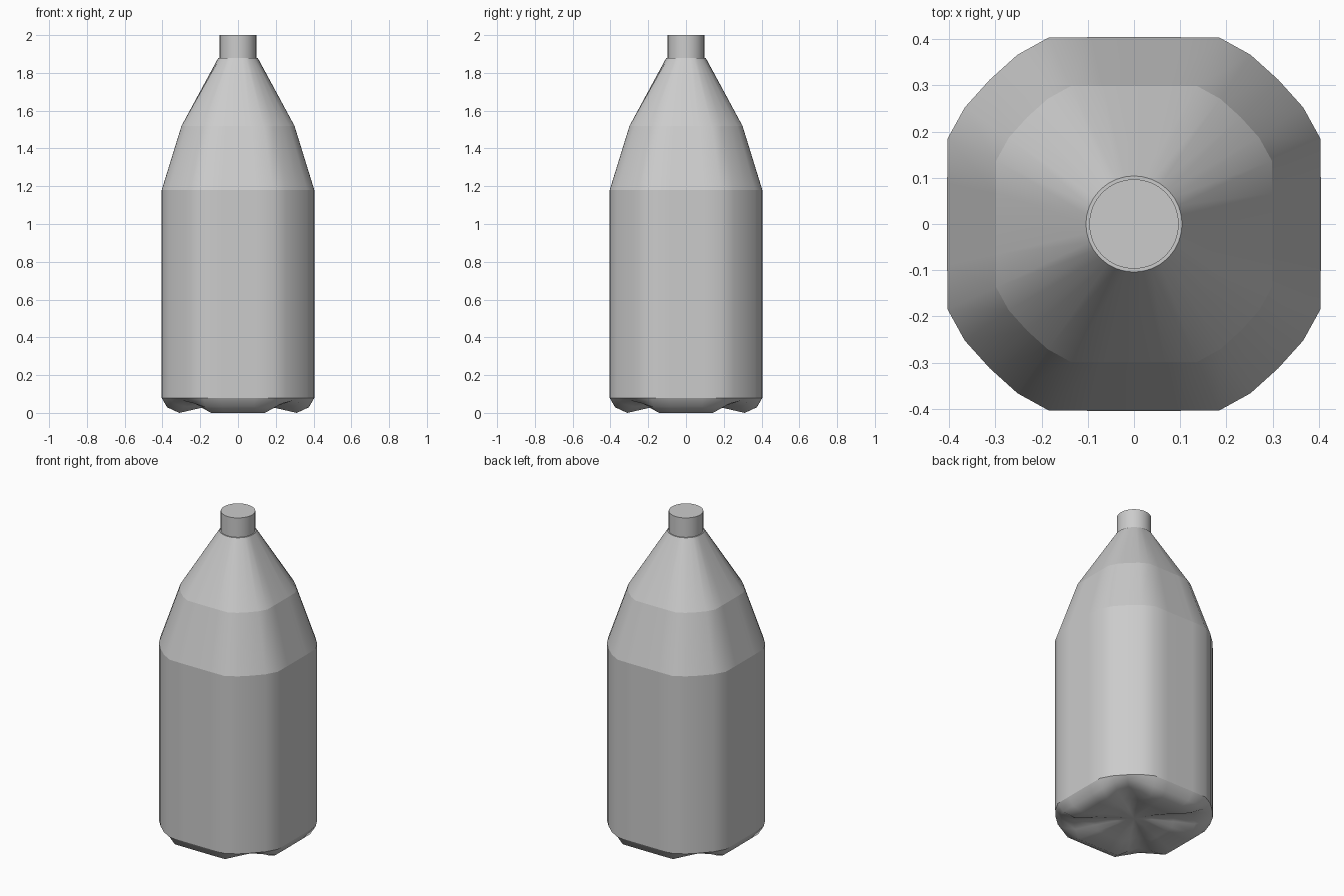
import bpy, bmesh, math

if "Cube" in bpy.data.objects:
    bpy.data.objects.remove(bpy.data.objects["Cube"])

SIDES = 32


def square_section():
    """Rounded-square outline, flats centred on the four axes."""
    quarter = [(0.403, -0.185), (0.404, -0.09), (0.404, 0.0), (0.404, 0.09),
               (0.403, 0.185), (0.366, 0.252), (0.312, 0.312), (0.252, 0.366)]
    pts = []
    for k in range(4):
        c, s = round(math.cos(k * math.pi / 2)), round(math.sin(k * math.pi / 2))
        pts += [(x * c - y * s, x * s + y * c) for x, y in quarter]
    return pts


def circle_section(r):
    # starts at the same side corner as the square outline
    step = 2 * math.pi / SIDES
    return [(r * math.cos((i - 2) * step), r * math.sin((i - 2) * step)) for i in range(SIDES)]


def scaled(f, z):
    return [(x * f, y * f, z) for x, y in square_section()]


def round_ring(r, z):
    return [(x, y, z) for x, y in circle_section(r)]


def foot_ring(f, foot_z, groove_z):
    """Base ring: low on the flats, raised into a groove at each corner."""
    weight = [0, 0, 0, 0, 0, 0.6, 1, 0.6]
    return [(x * f, y * f, foot_z + (groove_z - foot_z) * weight[i % 8])
            for i, (x, y) in enumerate(square_section())]


def loft(name, rings, sharp, bottom_z=None, top_cap=False):
    bm = bmesh.new()
    loops = [[bm.verts.new(p) for p in ring] for ring in rings]
    for a, b in zip(loops, loops[1:]):
        for i in range(SIDES):
            j = (i + 1) % SIDES
            bm.faces.new((a[i], a[j], b[j], b[i]))
    if bottom_z is not None:
        centre = bm.verts.new((0, 0, bottom_z))
        for i in range(SIDES):
            bm.faces.new((centre, loops[0][(i + 1) % SIDES], loops[0][i]))
    if top_cap:
        bm.faces.new(loops[-1])
    for f in bm.faces:
        f.smooth = True
    for k in sharp:
        for i in range(SIDES):
            bm.edges.get((loops[k][i], loops[k][(i + 1) % SIDES])).smooth = False
    bmesh.ops.recalc_face_normals(bm, faces=bm.faces)
    mesh = bpy.data.meshes.new(name)
    bm.to_mesh(mesh)
    bm.free()
    obj = bpy.data.objects.new(name, mesh)
    bpy.context.collection.objects.link(obj)
    return obj


# Body: four-footed base, straight walls, two-stage shoulder
loft("bottle_body", [
    foot_ring(0.22, 0.045, 0.055),
    foot_ring(0.50, 0.025, 0.055),
    foot_ring(0.77, 0.0, 0.055),
    foot_ring(0.93, 0.03, 0.065),
    scaled(1.0, 0.08),
    scaled(1.0, 1.18),
    scaled(0.74, 1.52),
    round_ring(0.104, 1.88),
    round_ring(0.097, 1.88),
], sharp=(4, 5, 6, 7), bottom_z=0.05)

# Neck with closed top
loft("bottle_neck", [round_ring(0.097, 1.88), round_ring(0.097, 2.0)],
     sharp=(1,), top_cap=True)
